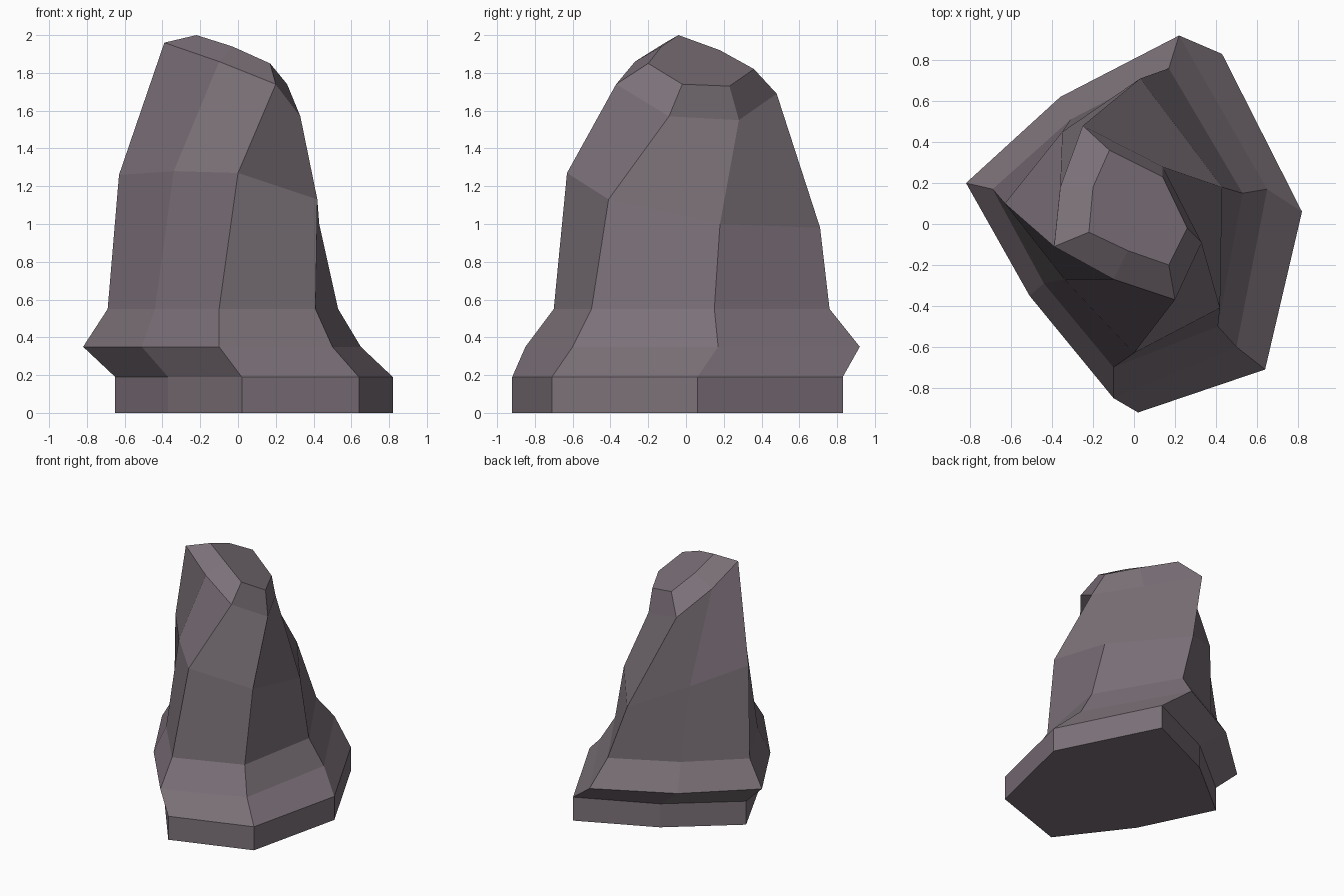
import bpy
import bmesh

# Remove the default cube only
cube = bpy.data.objects.get("Cube")
if cube:
    bpy.data.objects.remove(cube, do_unlink=True)


def flat_material(name, rgb):
    """Plain single-colour material."""
    material = bpy.data.materials.new(name)
    material.use_nodes = True
    colour = (*rgb, 1.0)
    material.diffuse_color = colour
    shader = material.node_tree.nodes["Principled BSDF"]
    shader.inputs["Base Color"].default_value = colour
    shader.inputs["Roughness"].default_value = 0.9
    return material


def level(outline, height):
    """Lift a flat outline to one height."""
    return [(x, y, height) for x, y in outline]


def loft(name, sections, material):
    """Skin a stack of matching cross-sections and close both ends."""
    bm = bmesh.new()
    rings = [[bm.verts.new(point) for point in section] for section in sections]
    for lower, upper in zip(rings, rings[1:]):
        count = len(lower)
        for i in range(count):
            j = (i + 1) % count
            bm.faces.new((lower[i], lower[j], upper[j], upper[i]))
    bm.faces.new(list(reversed(rings[0])))
    bm.faces.new(rings[-1])
    bmesh.ops.recalc_face_normals(bm, faces=bm.faces[:])

    mesh = bpy.data.meshes.new(name)
    bm.to_mesh(mesh)
    bm.free()
    mesh.materials.append(material)
    rock = bpy.data.objects.new(name, mesh)
    bpy.context.collection.objects.link(rock)
    return rock


# Seven-sided outlines, counter-clockwise starting from the front corner
foot = [(.02, -.92), (.64, -.71), (.82, .06), (.43, .83),
        (-.16, .56), (-.65, .16), (-.37, -.41)]
ledge = [(-.1, -.85), (.5, -.6), (.65, .17), (.22, .92),
         (-.36, .62), (-.82, .2), (-.51, -.35)]
neck = [(-.1, -.7), (.41, -.5), (.53, .15), (.17, .76),
        (-.31, .51), (-.69, .17), (-.44, -.29)]

# Tilted outlines of the leaning upper part
shoulder = [(0, -.63, 1.27), (.42, -.41, 1.13), (.43, .18, 1), (.03, .71, .98),
            (-.35, .45, 1.15), (-.63, .1, 1.26), (-.34, -.27, 1.28)]
crown = [(.2, -.37, 1.74), (.33, -.09, 1.57), (.14, .28, 1.55), (-.25, .48, 1.69),
         (-.36, .18, 1.84), (-.39, -.11, 1.96), (-.1, -.27, 1.86)]
summit = [(.17, -.2, 1.85), (.26, -.02, 1.74), (.14, .23, 1.73), (-.12, .36, 1.82),
          (-.2, .18, 1.92), (-.22, -.04, 2), (-.03, -.13, 1.94)]

# Faceted boulder, flat shaded
stone = flat_material("mauve grey stone", (.2, .165, .19))
loft("boulder",
     [level(foot, 0), level(foot, .19), level(ledge, .35), level(neck, .55),
      shoulder, crown, summit],
     stone)
